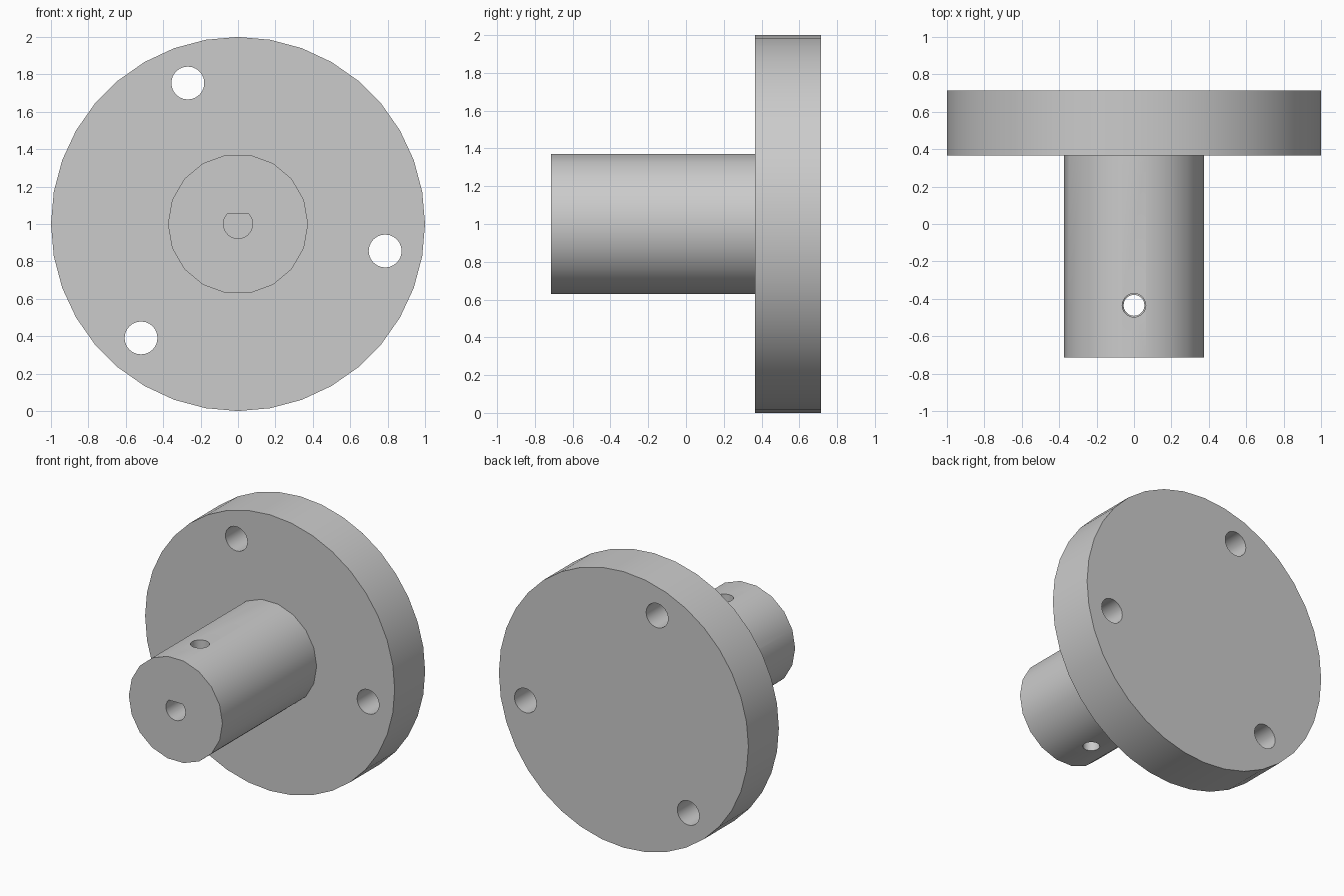
import bpy, bmesh
from math import cos, sin, pi, radians, asin
from mathutils import Matrix, Vector

if "Cube" in bpy.data.objects:
    bpy.data.objects.remove(bpy.data.objects["Cube"])

FRONT, SEAT, BACK = -0.714, 0.365, 0.714   # hub front, flange front, flange back
MID = Vector((0, 0, 1))

metal = bpy.data.materials.new("plain grey")
metal.use_nodes = True
grey = (0.6, 0.6, 0.6, 1)
metal.diffuse_color = grey
metal.node_tree.nodes["Principled BSDF"].inputs["Base Color"].default_value = grey


def arc(radius, sides, start=0.0, sweep=2 * pi, closed=True):
    count = sides if closed else sides + 1
    return [(radius * cos(start + sweep * i / sides),
             radius * sin(start + sweep * i / sides)) for i in range(count)]


def prism(name, outline, start, end, centre=(0, 0), upright=False):
    """Extrude an outline along y, or along z when upright."""
    bm = bmesh.new()
    place = (lambda a, b, t: (a, b, t)) if upright else (lambda a, b, t: (a, t, b))
    verts = [bm.verts.new(place(a + centre[0], b + centre[1], start)) for a, b in outline]
    face = bm.faces.new(verts)
    moved = bmesh.ops.extrude_face_region(bm, geom=[face])["geom"]
    shift = Vector(place(0, 0, end - start))
    bmesh.ops.translate(bm, vec=shift, verts=[v for v in moved if isinstance(v, bmesh.types.BMVert)])
    bmesh.ops.recalc_face_normals(bm, faces=bm.faces)
    mesh = bpy.data.meshes.new(name)
    bm.to_mesh(mesh)
    bm.free()
    mesh.materials.append(metal)
    obj = bpy.data.objects.new(name, mesh)
    bpy.context.collection.objects.link(obj)
    return obj


def combine(target, other, operation):
    mod = target.modifiers.new(other.name, 'BOOLEAN')
    mod.operation, mod.solver, mod.object = operation, 'EXACT', other
    bpy.context.view_layer.objects.active = target
    bpy.ops.object.modifier_apply(modifier=mod.name)
    bpy.data.objects.remove(other)


# Flange disc with the hub growing from its front
body = prism("flanged_hub", arc(1, 36), SEAT, BACK, (0, MID.z))
hub = prism("hub", arc(0.375, 18), FRONT, SEAT + 0.1, (0, MID.z))
combine(body, hub, 'UNION')

# Three bolt holes through the flange
for i in range(3):
    a = radians(-10.4 + 120 * i)
    hole = prism("bolt_hole", arc(0.088, 24), SEAT - 0.1, BACK + 0.1,
                 (0.8 * cos(a), MID.z + 0.8 * sin(a)))
    combine(body, hole, 'DIFFERENCE')

# Blind D-shaped shaft bore
flat = asin(0.055 / 0.078)
d_shape = arc(0.078, 20, pi - flat, pi + 2 * flat, closed=False)
combine(body, prism("shaft_bore", d_shape, FRONT - 0.1, 0.2, (0, MID.z)), 'DIFFERENCE')

# Set screw hole across the hub, slightly narrower below the bore
for radius, end in ((0.063, 1.5), (0.056, 0.5)):
    hole = prism("screw_hole", arc(radius, 20), MID.z, end, (0, -0.435), upright=True)
    combine(body, hole, 'DIFFERENCE')

# Smooth round walls, crisp rims
bpy.ops.object.select_all(action='DESELECT')
body.select_set(True)
bpy.context.view_layer.objects.active = body
bpy.ops.object.shade_smooth_by_angle(angle=radians(30))
